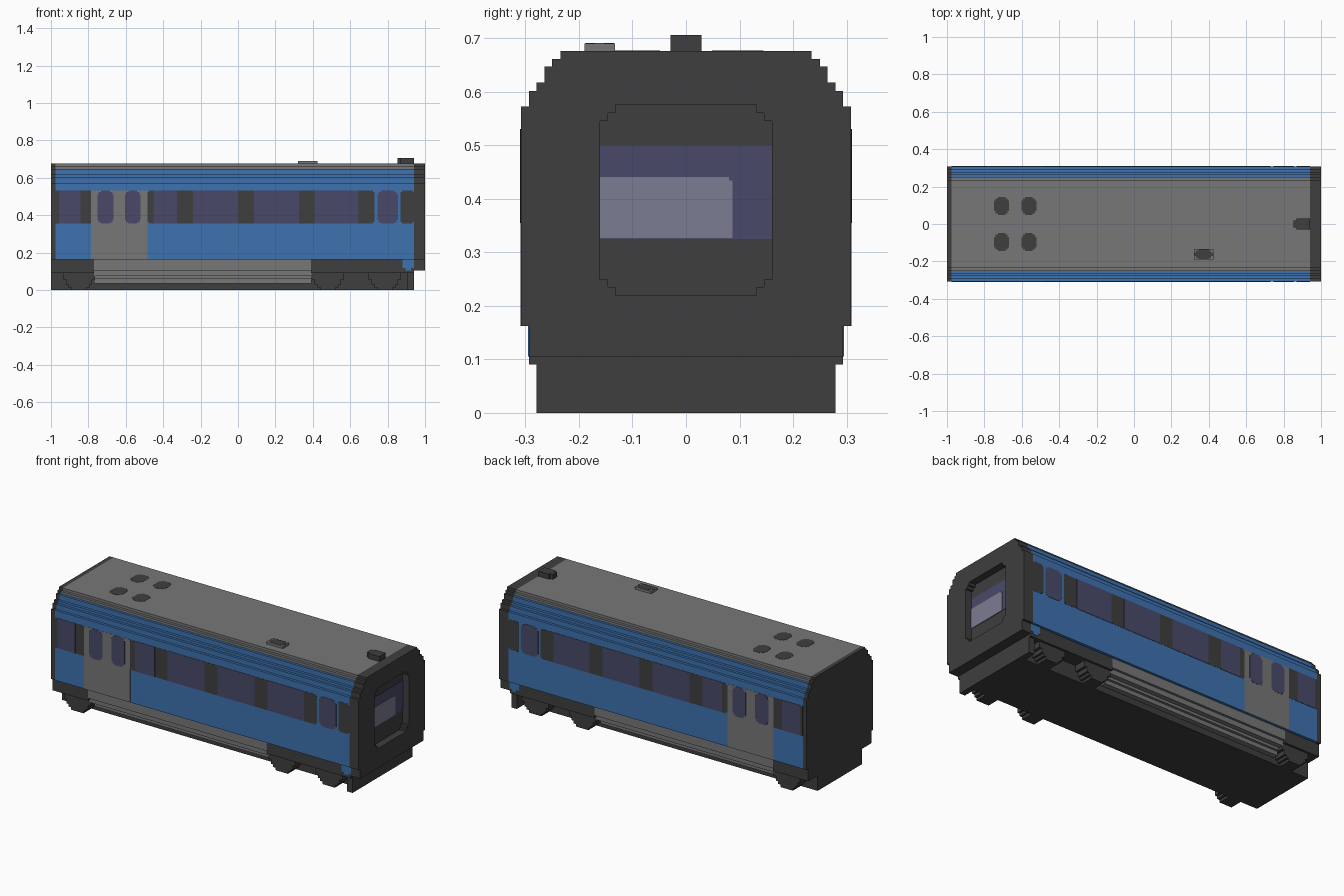
import bpy, bmesh, math

cube = bpy.data.objects.get("Cube")
if cube:
    bpy.data.objects.remove(cube, do_unlink=True)


def lin(c):
    c /= 255
    return c / 12.92 if c <= 0.04045 else ((c + 0.055) / 1.055) ** 2.4


def material(name, r, g, b):
    m = bpy.data.materials.new(name)
    col = (lin(r), lin(g), lin(b), 1)
    m.diffuse_color = col
    m.use_nodes = True
    m.node_tree.nodes["Principled BSDF"].inputs["Base Color"].default_value = col
    return m


BLUE = material("blue_paint", 61, 114, 175)
GREY = material("grey_metal", 119, 119, 121)
DARK = material("dark_metal", 62, 62, 62)
GLASS = material("tinted_glass", 74, 73, 106)
PALE = material("pale_glass", 124, 124, 147)

V = 0.0148  # step size of the blocky outline


def extrude(name, pts, axis, a, b, *mats):
    """Prism: a 2D outline pushed along one axis from a to b."""
    place = {"x": lambda u, v, t: (t, u, v),
             "y": lambda u, v, t: (u, t, v),
             "z": lambda u, v, t: (u, v, t)}[axis]
    bm = bmesh.new()
    lo = [bm.verts.new(place(u, v, a)) for u, v in pts]
    hi = [bm.verts.new(place(u, v, b)) for u, v in pts]
    n = len(pts)
    bm.faces.new(lo)
    bm.faces.new(hi)
    for i in range(n):
        j = (i + 1) % n
        bm.faces.new((lo[i], lo[j], hi[j], hi[i]))
    bmesh.ops.recalc_face_normals(bm, faces=bm.faces)
    me = bpy.data.meshes.new(name)
    bm.to_mesh(me)
    bm.free()
    ob = bpy.data.objects.new(name, me)
    bpy.context.collection.objects.link(ob)
    for m in mats:
        me.materials.append(m)
    return ob


def rect(u0, u1, v0, v1):
    return [(u0, v0), (u1, v0), (u1, v1), (u0, v1)]


def notched(u0, u1, v0, v1, steps):
    """Rectangle whose corners are cut back in steps [(du, dv), ...]."""
    corner = []
    for i, (du, dv) in enumerate(steps):
        nxt = steps[i + 1][0] if i + 1 < len(steps) else 0
        corner += [(du, dv), (nxt, dv)] if i else [(du, 0), (du, dv), (nxt, dv)]
    back = corner[::-1]
    return ([(u0 + a, v0 + b) for a, b in back] + [(u1 - a, v0 + b) for a, b in corner]
            + [(u1 - a, v1 - b) for a, b in back] + [(u0 + a, v1 - b) for a, b in corner])


def stepped(levels, bottom):
    """Mirrored stepped section from (half width, top height) levels."""
    half, z = [], bottom
    for y, top in levels:
        half += [(y, z), (y, top)]
        z = top
    return half + [(-y, h) for y, h in reversed(half)]


# Car body: blue sides, grey roof
ROOF = [(0.308, 0.573), (0.293, 0.602), (0.279, 0.617),
        (0.264, 0.647), (0.25, 0.661), (0.235, 0.676)]
body = extrude("car_body", stepped(ROOF, 0.162), "x", -0.975, 0.94, BLUE, GREY)
for p in body.data.polygons:
    if abs(p.normal.x) < 0.5 and p.center.z > 0.65:
        p.material_index = 1

# End caps
extrude("rear_end_cap", stepped([(0.293, 0.162)] + ROOF, 0.09), "x", -1.0, -0.975, DARK)
cap = extrude("front_end_cap", stepped([(0.293, 0.162)] + ROOF, 0.105), "x", 0.94, 1.0, DARK)
cutter = extrude("recess_cutter",
                 notched(-0.161, 0.161, 0.22, 0.575, [(2 * V, V), (V, 2 * V)]),
                 "x", 0.958, 1.1, DARK)
cutter.hide_render = True
mod = cap.modifiers.new("recess", "BOOLEAN")
mod.operation = "DIFFERENCE"
mod.solver = "EXACT"
mod.object = cutter
bpy.context.view_layer.objects.active = cap
bpy.ops.object.modifier_apply(modifier="recess")
bpy.data.objects.remove(cutter, do_unlink=True)

# End window and its pale lower pane
extrude("end_window", rect(-0.161, 0.161, 0.325, 0.5), "x", 0.954, 0.960, GLASS)
extrude("end_window_pale_pane",
        [(-0.161, 0.325), (0.087, 0.325), (0.087, 0.434), (0.08, 0.434), (0.08, 0.441), (-0.161, 0.441)],
        "x", 0.957, 0.962, PALE)

# Underframe, keel box and grey skirt
extrude("keel_box", rect(-0.205, 0.205, 0, 0.162), "x", -1.0, 0.94, DARK)
for name, x0, x1 in (("rear", -1.0, -0.77), ("front", 0.39, 0.94)):
    extrude(name + "_underframe", rect(-0.293, 0.293, 0.09, 0.162), "x", x0, x1, DARK)
extrude("grey_skirt", stepped([(0.235, 0.06), (0.25, 0.075), (0.279, 0.105), (0.293, 0.162)], 0.036),
        "x", -0.77, 0.393, GREY)

Z0, Z1 = 0.355, 0.531
SMALL = [(0.008, 0.008)]
ROUND = [(0.02, 0.007), (0.007, 0.02)]
# Dark window bands, panes as (x start, x end, corner steps)
BANDS = [(-0.975, -0.785, None), (-0.485, 0.73, SMALL), (0.87, 0.94, SMALL)]
PANES = [(-0.957, -0.842, None), (-0.452, -0.325, None), (-0.24, 0.0, None),
         (0.085, 0.325, None), (0.41, 0.645, None),
         (-0.752, -0.665, ROUND), (-0.605, -0.52, ROUND), (0.745, 0.855, ROUND)]

for s, side in ((-1, "right"), (1, "left")):
    def plate(name, pts, proud, mat, y=0.308):
        return extrude(f"{side}_{name}", pts, "y", s * (y - 0.004), s * (y + proud), mat)

    # Door panel, window bands and glass
    plate("door_panel", rect(-0.785, -0.485, 0.162, Z1), 0.001, GREY)
    for i, (a, b, steps) in enumerate(BANDS):
        plate(f"window_band_{i + 1}", notched(a, b, Z0, Z1, steps) if steps else rect(a, b, Z0, Z1),
              0.001, DARK)
    for i, (a, b, steps) in enumerate(PANES):
        plate(f"window_pane_{i + 1}", notched(a, b, Z0, Z1, steps) if steps else rect(a, b, Z0, Z1),
              0.002, GLASS)

    # Blue corner dropping below the body
    plate("blue_corner",
          [(0.895, 0.105), (0.925, 0.105), (0.925, 0.118), (0.94, 0.118),
           (0.94, 0.163), (0.88, 0.163), (0.88, 0.118), (0.895, 0.118)], 0.002, BLUE, 0.293)

    # Stepped wheels and the end block
    for i, x in enumerate((-0.85, 0.48, 0.785)):
        low = [(0.04, 0.0), (0.04, V), (0.056, V), (0.056, 2 * V), (0.07, 2 * V),
               (0.07, 0.055), (0.086, 0.055), (0.086, 0.1)]
        pts = [(x + u, z) for u, z in low] + [(x - u, z) for u, z in reversed(low)]
        extrude(f"{side}_wheel_{i + 1}", pts, "y", s * 0.2, s * 0.279, DARK)
    extrude(f"{side}_end_block", rect(0.905, 0.94, 0, 0.105), "y", s * 0.2, s * 0.279, DARK)

    # Round roof vents
    for i, x in enumerate((-0.708, -0.562)):
        extrude(f"{side}_roof_vent_{i + 1}",
                notched(x - 0.04, x + 0.04, s * 0.097 - 0.048, s * 0.097 + 0.048, [(0.02, 0.008), (0.008, 0.02)]),
                "z", 0.672, 0.677, DARK)

# Roof boxes
extrude("roof_hatch", rect(0.32, 0.425, -0.19, -0.133), "z", 0.67, 0.69, GREY)
extrude("roof_hatch_lid", notched(0.322, 0.423, -0.188, -0.135, [(0.022, 0.007), (0.01, 0.018)]),
        "z", 0.688, 0.691, DARK)
extrude("roof_aerial_box",
        [(0.94, -0.029), (0.94, 0.029), (0.87, 0.029), (0.87, 0.019), (0.853, 0.019),
         (0.853, -0.019), (0.87, -0.019), (0.87, -0.029)], "z", 0.67, 0.706, DARK)
